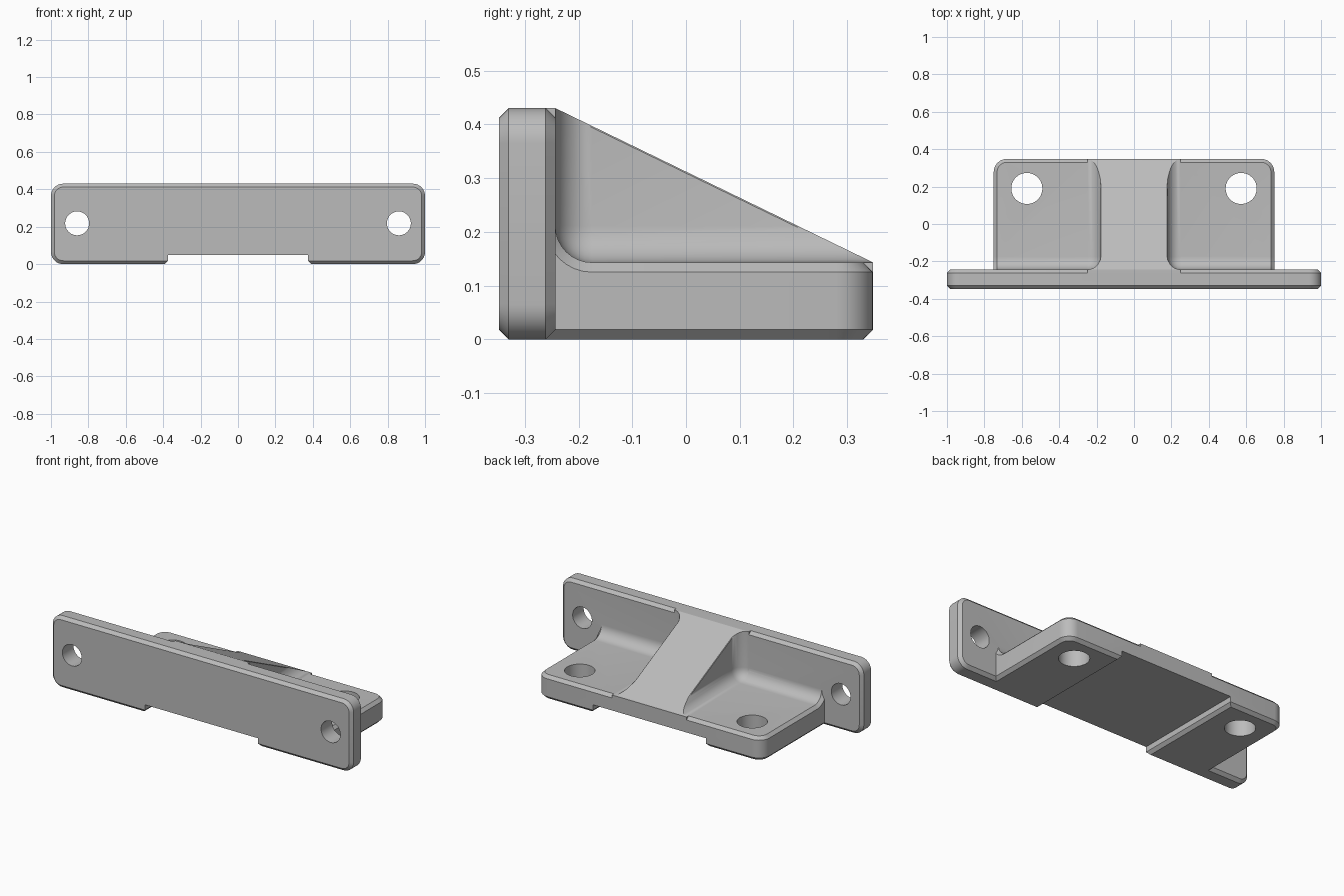
import bpy, bmesh, math
from mathutils import Vector

cube = bpy.data.objects.get("Cube")
if cube:
    bpy.data.objects.remove(cube)

FLOOR, WALL, BACK = 0.143, -0.243, 0.348   # base top, plate rear, base rear
RIB, FILLET, CHAMFER = 0.18, 0.068, 0.018  # rib half width, inside radius, edge cut

grey = bpy.data.materials.new("plain grey")
grey.use_nodes = True
grey.diffuse_color = (0.5, 0.5, 0.5, 1)
grey.node_tree.nodes["Principled BSDF"].inputs["Base Color"].default_value = (0.5, 0.5, 0.5, 1)


def prism(points, axis, low, high):
    """Extrude a 2D outline along an axis: x takes (y, z), y takes (x, z)."""
    bm = bmesh.new()
    place = (lambda a, b: (low, a, b)) if axis == "x" else (lambda a, b: (a, low, b))
    face = bm.faces.new([bm.verts.new(place(a, b)) for a, b in points])
    move = Vector((high - low, 0, 0)) if axis == "x" else Vector((0, high - low, 0))
    new = bmesh.ops.extrude_face_region(bm, geom=[face])["geom"]
    bmesh.ops.translate(bm, vec=move, verts=[v for v in new if isinstance(v, bmesh.types.BMVert)])
    bmesh.ops.recalc_face_normals(bm, faces=bm.faces)
    return bm


def rect(a0, a1, b0, b1):
    return [(a0, b0), (a1, b0), (a1, b1), (a0, b1)]


def bevel(bm, test, size, segments=1):
    edges = [e for e in bm.edges if test(e)]
    bmesh.ops.bevel(bm, geom=edges, offset=size, segments=segments, profile=0.5,
                    affect="EDGES", clamp_overlap=True)


def middle(e):
    return (e.verts[0].co + e.verts[1].co) / 2


def runs(e, axis):
    d = (e.verts[1].co - e.verts[0].co).normalized()
    return abs(d[axis]) > 0.99


def finish(bm, name):
    mesh = bpy.data.meshes.new(name)
    bm.to_mesh(mesh)
    bm.free()
    mesh.materials.append(grey)
    obj = bpy.data.objects.new(name, mesh)
    bpy.context.collection.objects.link(obj)
    return obj


def combine(target, tool, operation):
    """Apply a boolean and discard the tool."""
    bpy.context.view_layer.objects.active = target
    mod = target.modifiers.new("boolean", "BOOLEAN")
    mod.operation, mod.object, mod.solver = operation, tool, "EXACT"
    bpy.ops.object.modifier_apply(modifier=mod.name)
    bpy.data.objects.remove(tool)


def drill(target, location, radius, along_y):
    bpy.ops.mesh.primitive_cylinder_add(vertices=48, radius=radius, depth=0.5, location=location,
                                        rotation=(math.pi / 2 if along_y else 0, 0, 0))
    combine(target, bpy.context.object, "DIFFERENCE")


# Upright plate: rounded corners, chamfered front and rear rims
bm = prism(rect(-1, 1, 0, 0.43), "y", -0.348, WALL)
bevel(bm, lambda e: runs(e, 1), 0.065, 8)
bevel(bm, lambda e: not runs(e, 1), CHAMFER)
bracket = finish(bm, "bracket")

# Base with a concave fillet rising up the plate
arc = [(WALL + FILLET * (1 - math.cos(t)), FLOOR + FILLET * (1 - math.sin(t)))
       for t in (math.pi / 2 * i / 8 for i in range(9))]
bm = prism([(-0.3, 0), (BACK, 0), (BACK, FLOOR)] + arc[::-1] + [(-0.3, arc[0][1])],
           "x", -0.75, 0.75)
bevel(bm, lambda e: runs(e, 2) and middle(e).y > 0.3, 0.07, 8)


def rim(e):
    m = middle(e)
    if m.y < -0.29 or (runs(e, 0) and m.y < 0.3):
        return False
    flat = [f for f in e.link_faces if abs(f.normal.x) < 0.01 and f.normal.z ** 2 > 1e-4]
    side = [f for f in e.link_faces if abs(f.normal.z) < 0.01 and f.normal.xy.length > 0.9
            and (abs(m.x) > 0.6 or m.y > 0.3)]
    return len(flat) >= 1 and len(side) >= 1 and (abs(m.x) > 0.6 or m.y > 0.3) and m.y > WALL


bevel(bm, rim, CHAMFER)
base = finish(bm, "base")

# Sloping rib, hollowed on both sides by round-cornered pockets
half = RIB + FILLET
rib = finish(prism([(-0.3, 0.02), (BACK, 0.02), (BACK, FLOOR), (WALL, 0.43), (-0.3, 0.43)],
                   "x", -half, half), "rib")
for side in (-1, 1):
    bm = prism(rect(WALL, 0.8, FLOOR, 0.8), "x", *sorted((side * RIB, side * 0.8)))
    bevel(bm, lambda e: (abs(middle(e).x) < RIB + 0.01) + (middle(e).y < WALL + 0.01)
          + (middle(e).z < FLOOR + 0.01) == 2, FILLET, 8)
    combine(rib, finish(bm, "pocket"), "DIFFERENCE")

# Small chamfer along the rib's two sloping edges
bm = bmesh.new()
bm.from_mesh(rib.data)
bmesh.ops.dissolve_limit(bm, angle_limit=0.01, verts=bm.verts, edges=bm.edges)
slope = Vector((0, 0.43 - FLOOR, BACK - WALL)).normalized()
bevel(bm, lambda e: any(f.normal.dot(slope) > 0.999 for f in e.link_faces)
      and any(abs(f.normal.x) > 0.95 for f in e.link_faces) and abs(middle(e).x) < RIB + 0.01,
      0.014)
bm.to_mesh(rib.data)
bm.free()

combine(bracket, base, "UNION")
combine(bracket, rib, "UNION")

# Shallow channel underneath with chamfered lips
channel = [(-0.393, -0.001), (-0.375, CHAMFER), (-0.375, 0.05),
           (0.375, 0.05), (0.375, CHAMFER), (0.393, -0.001)]
combine(bracket, finish(prism(channel, "y", -0.5, 0.5), "channel"), "DIFFERENCE")

# Mounting holes
for side in (-1, 1):
    drill(bracket, (side * 0.86, -0.3, 0.218), 0.064, True)
    drill(bracket, (side * 0.573, 0.19, 0.1), 0.083, False)

bpy.ops.object.select_all(action="DESELECT")
bracket.select_set(True)
bpy.context.view_layer.objects.active = bracket
bpy.ops.object.shade_smooth_by_angle(angle=math.radians(30))
